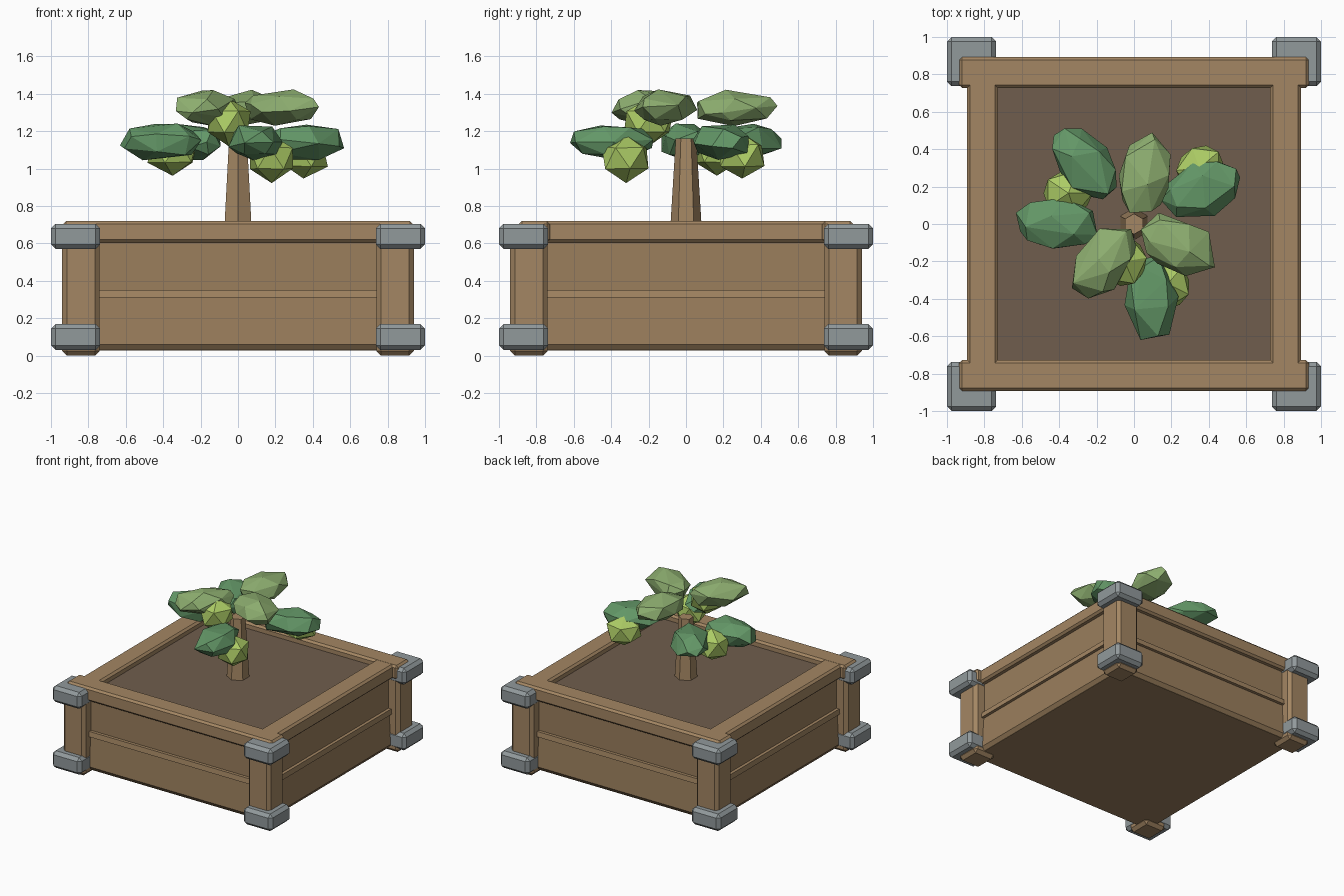
import bpy, bmesh, math, random
from mathutils import Matrix, Vector

random.seed(11)
cube = bpy.data.objects.get("Cube")
if cube:
    bpy.data.objects.remove(cube, do_unlink=True)


def material(name, r, g, b):
    mat = bpy.data.materials.new(name)
    mat.use_nodes = True
    mat.diffuse_color = (r, g, b, 1)
    mat.node_tree.nodes["Principled BSDF"].inputs["Base Color"].default_value = (r, g, b, 1)
    return mat


WOOD = material("frame wood", .37, .24, .125)
PANEL = material("panel wood", .325, .21, .108)
SOIL = material("soil", .16, .11, .074)
METAL = material("grey metal", .285, .32, .33)
DARK = material("dark green leaf", .125, .31, .135)
MID = material("mid green leaf", .265, .42, .16)
LIME = material("lime leaf", .41, .6, .13)


def finish(name, bm, mat):
    bmesh.ops.recalc_face_normals(bm, faces=bm.faces)
    mesh = bpy.data.meshes.new(name)
    bm.to_mesh(mesh)
    bm.free()
    mesh.materials.append(mat)
    obj = bpy.data.objects.new(name, mesh)
    bpy.context.collection.objects.link(obj)
    return obj


def box(name, low, high, mat, bevel):
    low, high = Vector(low), Vector(high)
    bm = bmesh.new()
    bmesh.ops.create_cube(bm, size=1)
    for v in bm.verts:
        v.co = (low + high) / 2 + v.co * (high - low)
    bmesh.ops.bevel(bm, geom=bm.edges[:], offset=bevel, segments=1, affect='EDGES')
    return finish(name, bm, mat)


def frustum(name, sides, r1, r2, z1, z2, turn, mat):
    bm = bmesh.new()
    bmesh.ops.create_cone(bm, cap_ends=True, segments=sides, radius1=r1, radius2=r2, depth=z2 - z1)
    bm.transform(Matrix.Translation((0, 0, (z1 + z2) / 2)) @ Matrix.Rotation(turn, 4, 'Z'))
    return finish(name, bm, mat)


# Corner posts with metal brackets at top and bottom
def corner(name, sx, sy, inner, outer, z1, z2, mat, bevel):
    xs, ys = sorted((sx * inner, sx * outer)), sorted((sy * inner, sy * outer))
    box(name, (xs[0], ys[0], z1), (xs[1], ys[1], z2), mat, bevel)


for sx, side in ((1, "left"), (-1, "right")):
    for sy, end in ((-1, "front"), (1, "back")):
        tag = end + "_" + side
        corner(tag + "_post", sx, sy, .74, .94, 0, .69, WOOD, .025)
        corner(tag + "_top_bracket", sx, sy, .737, 1, .57, .705, METAL, .025)
        corner(tag + "_bottom_bracket", sx, sy, .737, 1, .03, .17, METAL, .025)

# Upper board, rail and lower board of each wall (distance out, height)
UPPER = [(.79, .64), (.85, .64), (.85, .34), (.79, .34)]
RAIL = [(.8, .352), (.875, .352), (.88, .31), (.8, .31)]
LOWER = [(.79, .32), (.855, .32), (.872, .06), (.85, .03), (.8, .03)]


def board(name, profile, angle, mat):
    bm = bmesh.new()
    face = bm.faces.new([bm.verts.new((-.76, -d, z)) for d, z in profile])
    ext = bmesh.ops.extrude_face_region(bm, geom=[face])
    moved = [g for g in ext["geom"] if isinstance(g, bmesh.types.BMVert)]
    bmesh.ops.translate(bm, verts=moved, vec=(1.52, 0, 0))
    bm.transform(Matrix.Rotation(angle, 4, 'Z'))
    finish(name, bm, mat)


for i, end in enumerate(("front", "left", "back", "right")):
    board(end + "_upper_board", UPPER, i * math.pi / 2, PANEL)
    board(end + "_rail", RAIL, i * math.pi / 2, WOOD)
    board(end + "_lower_board", LOWER, i * math.pi / 2, PANEL)

# Rim boards
for s, end, side in ((-1, "front", "right"), (1, "back", "left")):
    y = sorted((s * .728, s * .893))
    box(end + "_rim", (-.935, y[0], .605), (.935, y[1], .72), WOOD, .016)
    box(side + "_rim", (y[0], -.76, .605), (y[1], .76, .719), WOOD, .016)

# Soil on a wooden floor
R2 = math.sqrt(2)
frustum("floor", 4, .85 * R2, .85 * R2, .028, .06, math.pi / 4, PANEL)
frustum("soil_bed", 4, .8 * R2, .8 * R2, .05, .67, math.pi / 4, SOIL)

# Tree trunk
frustum("trunk", 6, .086, .055, .65, 1.16, 0, WOOD)


# Faceted leaf clumps: centre, half sizes, heading in degrees
def clump(name, centre, size, heading, mat, detail):
    bm = bmesh.new()
    bmesh.ops.create_icosphere(bm, subdivisions=detail, radius=1)
    for v in bm.verts:
        v.co *= random.uniform(.97, 1.09)
    bm.transform(Matrix.Translation(centre) @ Matrix.Rotation(math.radians(heading), 4, 'Z')
                 @ Matrix.Diagonal((*size, 1)))
    obj = finish(name, bm, mat)
    if detail > 1:
        mod = obj.modifiers.new("facets", 'DECIMATE')
        mod.ratio = .4


for i, (x, y, heading) in enumerate([(-.41, 0, -5), (-.26, .32, -52), (.365, .185, 25), (.09, -.4, -85)]):
    clump(f"dark_leaf_{i + 1}", (x, y, 1.143), (.22, .137, .097), heading, DARK, 2)
for i, (x, y, heading) in enumerate([(.055, .26, 80), (-.16, -.2, 52), (.235, -.11, -30)]):
    clump(f"mid_leaf_{i + 1}", (x, y, 1.325), (.215, .137, .092), heading, MID, 2)
for i, (x, y, z) in enumerate([(-.35, .165, 1.09), (.35, .3, 1.07), (-.05, -.2, 1.25), (.18, -.32, 1.055)]):
    clump(f"lime_leaf_{i + 1}", (x, y, z), (.14, .128, .122), 40 * i, LIME, 1)
